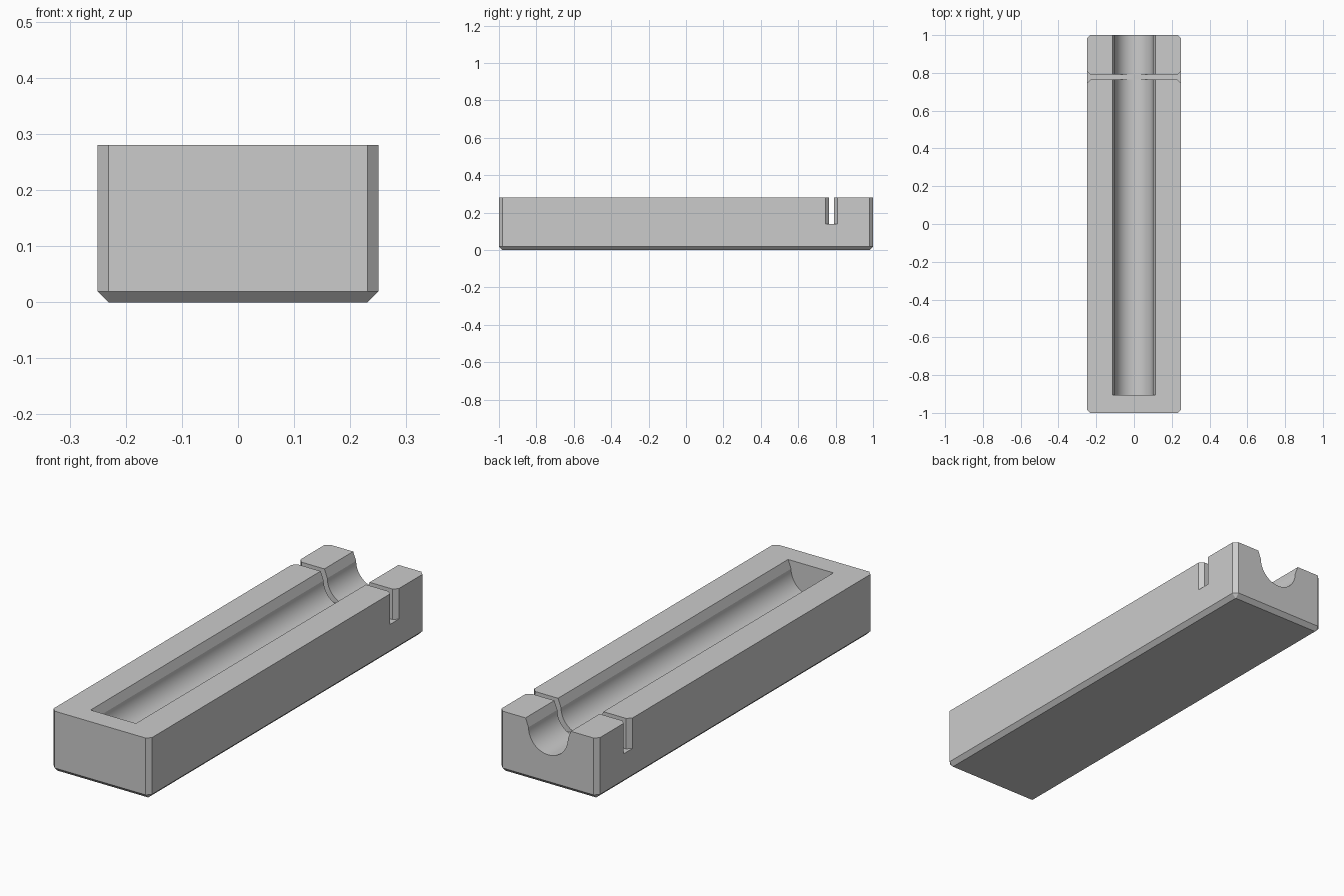
import bpy, bmesh, math
from mathutils import Vector

if "Cube" in bpy.data.objects:
    bpy.data.objects.remove(bpy.data.objects["Cube"], do_unlink=True)

HALF_W, HALF_L, HEIGHT, CHAMFER = 0.25, 1.0, 0.28, 0.019

grey = bpy.data.materials.new("light_grey")
grey.use_nodes = True
grey.diffuse_color = (0.6, 0.6, 0.6, 1)
grey.node_tree.nodes["Principled BSDF"].inputs["Base Color"].default_value = (0.6, 0.6, 0.6, 1)


def loft(name, loops):
    """Closed solid through matching loops of points."""
    bm = bmesh.new()
    rings = [[bm.verts.new(p) for p in loop] for loop in loops]
    count = len(rings[0])
    for low, high in zip(rings, rings[1:]):
        for i in range(count):
            j = (i + 1) % count
            bm.faces.new((low[i], low[j], high[j], high[i]))
    bm.faces.new(rings[0][::-1])
    bm.faces.new(rings[-1])
    bmesh.ops.recalc_face_normals(bm, faces=bm.faces)
    mesh = bpy.data.meshes.new(name)
    bm.to_mesh(mesh)
    bm.free()
    mesh.materials.append(grey)
    obj = bpy.data.objects.new(name, mesh)
    bpy.context.collection.objects.link(obj)
    return obj


def outline(inset, z):
    """Rectangle with cut corners, drawn in by an inset."""
    w, l = HALF_W - inset, HALF_L - inset
    c = CHAMFER - inset * 0.95
    corners = [(w, c - l), (w, l - c), (w - c, l), (c - w, l),
               (-w, l - c), (-w, c - l), (c - w, -l), (w - c, -l)]
    return [Vector((x, y, z)) for x, y in corners]


# Block with chamfered upright corners and bottom edges
body = loft("tray_body", [outline(CHAMFER, 0), outline(0, CHAMFER), outline(0, HEIGHT)])

# Round-bottomed channel with slightly flared lips, open at the back
radius, centre_z, lip = 0.1, 0.241, 0.115
steps = 32
profile = [(lip + 0.015, HEIGHT + 0.04), (lip, HEIGHT)]
profile += [(radius * math.cos(math.pi * i / steps),
             centre_z - radius * math.sin(math.pi * i / steps)) for i in range(steps + 1)]
profile += [(-lip, HEIGHT), (-lip - 0.015, HEIGHT + 0.04)]
channel = loft("channel_cutter", [[(x, y, z) for x, z in profile] for y in (-0.905, 1.1)])

# Cross slot whose outer mouths flare by the same chamfer
slot_y, narrow = 0.7775, 0.0135
inner, outer = HALF_W - CHAMFER, HALF_W + CHAMFER
wide = narrow + 2 * CHAMFER
plan = [(-outer, -wide), (-inner, -narrow), (inner, -narrow), (outer, -wide),
        (outer, wide), (inner, narrow), (-inner, narrow), (-outer, wide)]
slot = loft("slot_cutter", [[(x, slot_y + y, z) for x, y in plan] for z in (0.14, 0.4)])

# Cut the channel and the slot
bpy.ops.object.select_all(action="DESELECT")
bpy.context.view_layer.objects.active = body
body.select_set(True)
for cutter in (channel, slot):
    cutter.hide_render = True
    cut = body.modifiers.new(cutter.name, "BOOLEAN")
    cut.operation = "DIFFERENCE"
    cut.solver = "EXACT"
    cut.object = cutter
    bpy.ops.object.modifier_apply(modifier=cut.name)
    bpy.data.objects.remove(cutter, do_unlink=True)

bpy.ops.object.shade_smooth_by_angle(angle=math.radians(12))
